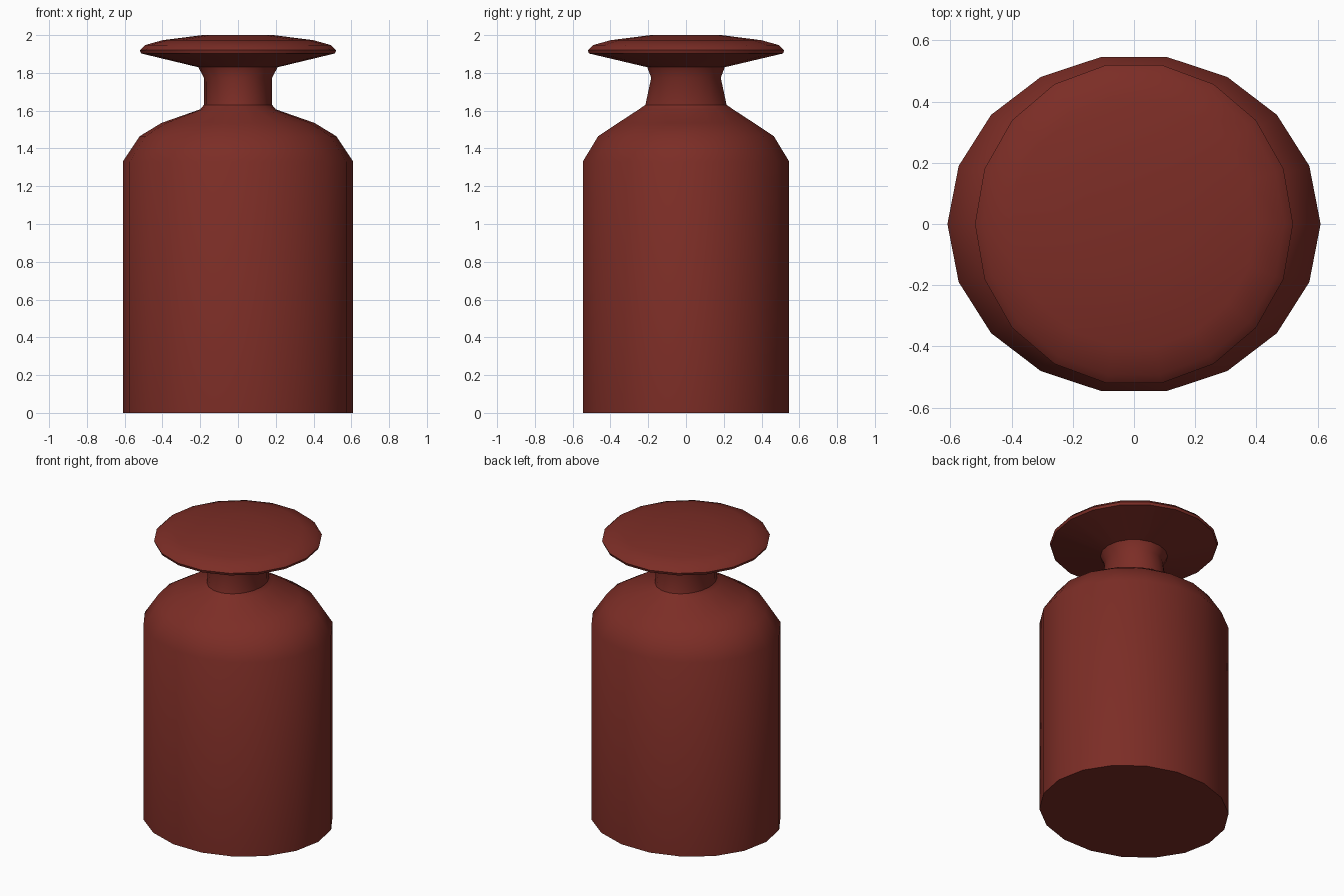
import bpy, bmesh, math

if "Cube" in bpy.data.objects:
    bpy.data.objects.remove(bpy.data.objects["Cube"])

SIDES = 18
mat = bpy.data.materials.new("dark_red")
mat.diffuse_color = (0.20, 0.026, 0.019, 1)
mat.use_nodes = True
mat.node_tree.nodes["Principled BSDF"].inputs["Base Color"].default_value = mat.diffuse_color


def lathe(name, rings, bottom=False, top=False, angle=50):
    """Loft elliptical rings given as (radius x, radius y, z)."""
    bm = bmesh.new()
    loops = []
    for rx, ry, z in rings:
        loops.append([bm.verts.new((rx * math.cos(a), ry * math.sin(a), z))
                      for a in (2 * math.pi * i / SIDES for i in range(SIDES))])
    for lo, hi in zip(loops, loops[1:]):
        for i in range(SIDES):
            j = (i + 1) % SIDES
            bm.faces.new((lo[i], lo[j], hi[j], hi[i]))
    if bottom:
        bm.faces.new(loops[0][::-1])
    if top:
        bm.faces.new(loops[-1])
    me = bpy.data.meshes.new(name)
    bm.to_mesh(me)
    bm.free()
    me.materials.append(mat)
    ob = bpy.data.objects.new(name, me)
    bpy.context.collection.objects.link(ob)
    bpy.ops.object.select_all(action='DESELECT')
    ob.select_set(True)
    bpy.context.view_layer.objects.active = ob
    bpy.ops.object.shade_smooth_by_angle(angle=math.radians(angle))
    return ob


# Bottle body with rounded shoulder
lathe("body", [(.61, .555, 0), (.61, .555, 1.33), (.52, .472, 1.465),
               (.405, .365, 1.535), (.20, .253, 1.607), (.18, .218, 1.631)],
      bottom=True)

# Neck, oval at its base and flaring under the stopper
lathe("neck", [(.18, .218, 1.631), (.18, .187, 1.774), (.21, .208, 1.83)])

# Wide flat stopper
lathe("stopper", [(.21, .208, 1.83), (.513, .522, 1.903), (.52, .528, 1.92),
                  (.492, .50, 1.947), (.40, .405, 1.973), (.187, .19, 2.0)],
      top=True)
